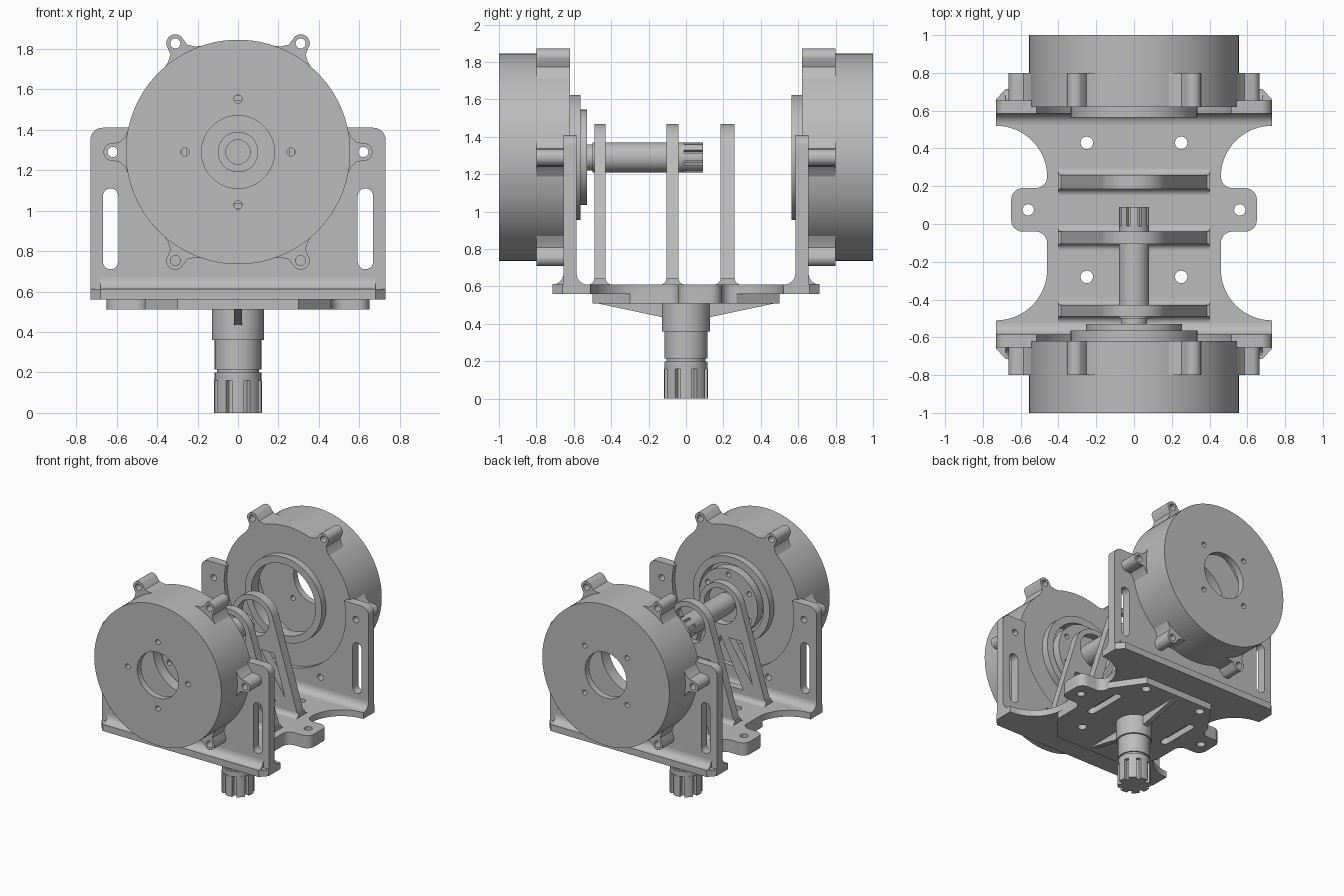
import bpy, bmesh, math
from math import sin, cos, radians
from mathutils import Matrix

cube = bpy.data.objects.get("Cube")
if cube:
    bpy.data.objects.remove(cube, do_unlink=True)

grey = bpy.data.materials.new("machined_grey")
grey.use_nodes = True
COLOR = (0.5, 0.5, 0.5, 1)
grey.diffuse_color = COLOR
grey.node_tree.nodes["Principled BSDF"].inputs["Base Color"].default_value = COLOR

AXIS_Z = 1.29   # height of the motor axis
FRAMES = {      # profile plane to world, extruded along the key axis
    "x": Matrix(((0, 0, 1), (1, 0, 0), (0, 1, 0))),
    "y": Matrix(((1, 0, 0), (0, 0, -1), (0, 1, 0))),
    "z": Matrix.Identity(3),
}


def arc(u, v, r, start=0, end=360, n=48):
    full = abs(end - start) == 360
    steps = n if full else n - 1
    return [(u + r * cos(radians(start + (end - start) * i / steps)),
             v + r * sin(radians(start + (end - start) * i / steps))) for i in range(n)]


def slot(u, v, r, length):
    h = length / 2 - r
    return arc(u, v + h, r, 0, 180, 12) + arc(u, v - h, r, 180, 360, 12)


def mirrored(points):
    """Close a right-hand outline with its reflection in u = 0."""
    return points + [(-u, v) for u, v in reversed(points)]


def prism(name, axis, lo, hi, outline, holes=()):
    """Extrude a flat outline with holes between two positions on an axis."""
    lo, hi = min(lo, hi), max(lo, hi)
    curve = bpy.data.curves.new(name, "CURVE")
    curve.dimensions = "2D"
    curve.fill_mode = "BOTH"
    curve.extrude = (hi - lo) / 2
    for loop in [outline, *holes]:
        spline = curve.splines.new("POLY")
        spline.points.add(len(loop) - 1)
        for p, (u, v) in zip(spline.points, loop):
            p.co = (u, v, 0, 1)
        spline.use_cyclic_u = True
    temp = bpy.data.objects.new("temp", curve)
    bpy.context.collection.objects.link(temp)
    dg = bpy.context.evaluated_depsgraph_get()
    mesh = bpy.data.meshes.new_from_object(temp.evaluated_get(dg))
    bpy.data.objects.remove(temp, do_unlink=True)
    bpy.data.curves.remove(curve)
    mesh.name = name
    offset = Matrix.Translation([(lo + hi) / 2 if a == axis else 0 for a in "xyz"])
    mesh.transform(offset @ FRAMES[axis].to_4x4())
    bm = bmesh.new()
    bm.from_mesh(mesh)
    bmesh.ops.remove_doubles(bm, verts=bm.verts, dist=1e-5)
    bmesh.ops.recalc_face_normals(bm, faces=bm.faces)
    for f in bm.faces:
        f.smooth = True
    bm.to_mesh(mesh)
    bm.free()
    mesh.set_sharp_from_angle(angle=radians(30))
    mesh.materials.clear()
    mesh.materials.append(grey)
    ob = bpy.data.objects.new(name, mesh)
    bpy.context.collection.objects.link(ob)
    return ob


def ring(name, axis, lo, hi, r, bore=0, holes=()):
    v = AXIS_Z if axis == "y" else 0
    inner = [arc(0, v, bore, n=64)] if bore else []
    return prism(name, axis, lo, hi, arc(0, v, r, n=96), inner + list(holes))


def around(radius, count, start, r):
    return [arc(radius * cos(a), AXIS_Z + radius * sin(a), r, n=16)
            for a in (radians(start + 360 * i / count) for i in range(count))]


def spline_outline(v, root, tip, teeth):
    pts = []
    for i in range(teeth):
        mid = 360 * i / teeth
        w = 360 / teeth
        pts += arc(0, v, tip, mid - w * .32, mid + w * .32, 6)
        pts += arc(0, v, root, mid + w * .36, mid + w * .64, 4)
    return pts


# Base plate with scalloped sides and rounded side ears
EAR_Y = 0.075
ear = ([(.46, -.1)] + arc(.52, -.1, .06, 180, 90, 6) + arc(.59, .02, .06, -90, 0, 8)
       + arc(.59, .13, .06, 0, 90, 8) + arc(.52, .25, .06, 270, 180, 6))
side = ([(.73, -.655)] + arc(.73, -.24, .27, 270, 180, 20) + ear
        + arc(.73, .25, .27, 180, 90, 20) + [(.73, .655)])
bolts = [arc(s * .25, y, .033, n=20) for s in (-1, 1) for y in (-.28, .43)]
bolts += [arc(s * .56, EAR_Y, .03, n=20) for s in (-1, 1)]
prism("base_plate", "z", .56, .61, mirrored(side), bolts)

# Lower stiffening plate with two slots
lower = [(.3, -.5), (.46, -.3)] + ear + [(.46, .27), (.3, .5)]
slots = [slot(s * .34, EAR_Y, .03, .34) for s in (-1, 1)]
prism("lower_plate", "z", .51, .56, mirrored(lower), bolts + slots)

# Upright walls and motors, front and back
for label, s in (("front", -1), ("back", 1)):
    cut = math.degrees(math.asin(.12 / .53))
    wall = ([(-.73, .56), (.73, .56)] + arc(.67, 1.35, .06, 0, 90, 8)
            + arc(0, AXIS_Z, .53, cut, -180 - cut, 72) + arc(-.67, 1.35, .06, 90, 180, 8))
    wall_holes = [slot(k * .63, .91, .038, .4) for k in (-1, 1)]
    wall_holes += [arc(k * u, v, .025, n=20) for k in (-1, 1) for u, v in ((.62, AXIS_Z), (.31, .753))]
    prism(label + "_wall", "y", s * .585, s * .655, wall, wall_holes)
    # root fillet inside, mounting toe outside
    inner = [(.59, .6), (.59, .67)] + arc(.525, .67, .06, 0, -90, 8) + [(.525, .6)]
    prism(label + "_wall_fillet", "x", -.73, .73, [(s * y, z) for y, z in inner])
    prism(label + "_toe", "z", .56, .612,
          mirrored([(.73, s * .65), (.73, s * .66), (.68, s * .715)]))
    outer = [(.65, .6), (.65, .665)] + arc(.715, .67, .06, 180, 270, 8) + [(.715, .6)]
    prism(label + "_toe_fillet", "x", -.68, .68, [(s * y, z) for y, z in outer])

    # hollow motor housing
    screws = around(.262, 4, 0 if s < 0 else 45, .02)
    ring(label + "_motor_cap", "y", s * .95, s, .555, .18, screws)
    ring(label + "_motor_shell", "y", s * .66, s * .95, .555, .49)
    ring(label + "_motor_face", "y", s * .62, s * .66, .555, .28)
    ring(label + "_motor_boss", "y", s * .565, s * .63, .335, .28)

    # six mounting lugs
    for i in range(6):
        a = radians(60 * i)
        tab = ([(.53, -.13), (.56, -.075), (.585, -.048)] + arc(.62, 0, .045, -70, 70, 14)
               + [(.585, .048), (.56, .075), (.53, .13)])
        pts = tab
        bolt = arc(.62, 0, .025, n=20)
        turn = lambda loop: [(u * cos(a) - v * sin(a), AXIS_Z + u * sin(a) + v * cos(a)) for u, v in loop]
        prism(f"{label}_lug_{i + 1}", "y", s * .62, s * .8, turn(pts), [turn(bolt)])

# Three bearing ribs with triangular windows
for i, (y0, y1) in enumerate(((-.49, -.43), (-.105, -.04), (.185, .26))):
    frame = [(-.4, .6), (.4, .6)] + arc(0, AXIS_Z, .18, 17, 163, 40)
    windows = [arc(0, AXIS_Z, .14), [(-.2, .68), (.2, .68), (0, 1.06)]]
    windows += [[(k * .07, 1.06), (k * .185, 1.06), (k * .28, .74)] for k in (-1, 1)]
    prism(f"rib_{i + 1}", "y", y0, y1, frame, windows)
    foot = (arc(y1 + .035, .645, .035, 270, 180, 8) + arc(y0 - .035, .645, .035, 0, -90, 8)
            + [(y0 - .035, .6), (y1 + .035, .6)])
    prism(f"rib_foot_{i + 1}", "x", -.4, .4, foot)

# Rotor disc and horizontal drive shaft
ring("rotor_disc", "y", -.6, -.53, .255, .06, around(.21, 6, 30, .02))
ring("rotor_hub", "y", -.66, -.59, .1, .06)
ring("drive_shaft_neck", "y", -.56, -.49, .07)
ring("drive_shaft", "y", -.5, -.01, .08)
prism("drive_shaft_spline", "y", -.02, .09, spline_outline(AXIS_Z, .06, .08, 8))

# Vertical output shaft
for name, lo, hi, r in (("shoulder", .36, .515, .128), ("body", .215, .36, .115),
                        ("groove", .2, .215, .105), ("collar", .16, .2, .115)):
    ring("output_shaft_" + name, "z", lo, hi, r)
prism("output_shaft_spline", "z", 0, .16, spline_outline(0, .09, .118, 8))

# Tapered gussets under the plate
for label, s in (("front", -1), ("back", 1)):
    prism(label + "_gusset", "x", -.02, .02, [(s * .1, .515), (s * .5, .515), (s * .1, .43)])
